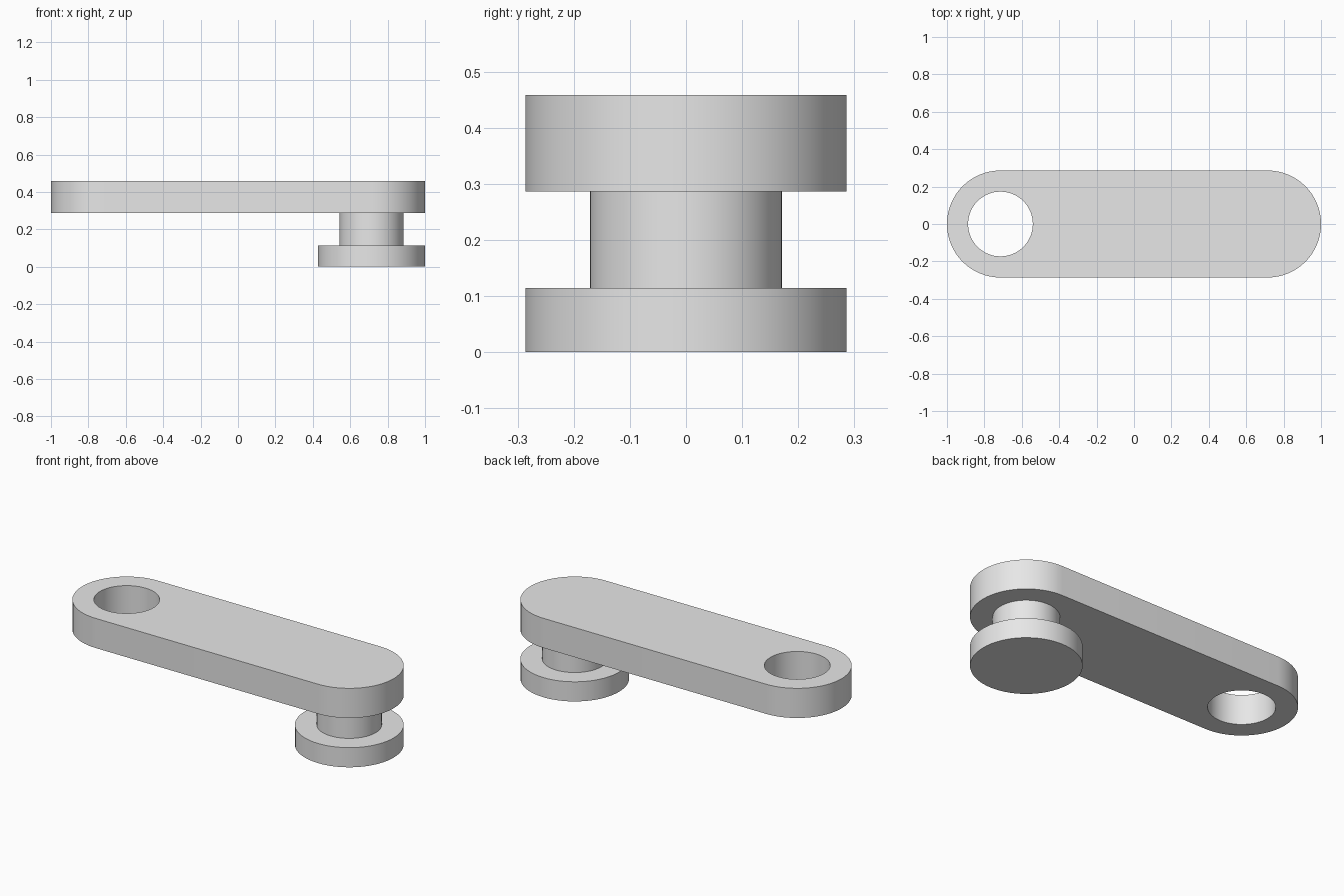
import bpy, bmesh
from math import cos, sin, pi, radians
from mathutils import Vector

cube = bpy.data.objects.get("Cube")
if cube:
    bpy.data.objects.remove(cube, do_unlink=True)

END_X = 0.714        # distance from the middle to each pivot axis
OUTER_R = 0.286      # rounded ends and pin head
PIN_R = 0.171
HOLE_R = 0.173
HEAD_TOP, ARM_BOTTOM, ARM_TOP = 0.114, 0.286, 0.458
SEGMENTS = 64

grey = bpy.data.materials.new("plain grey")
grey.use_nodes = True
grey.diffuse_color = (0.8, 0.8, 0.8, 1)
grey.node_tree.nodes["Principled BSDF"].inputs["Base Color"].default_value = grey.diffuse_color


def arc(cx, r, start, sweep, count):
    return [(cx + r * cos(start + sweep * i / count),
             r * sin(start + sweep * i / count)) for i in range(count + 1)]


def finish(bm, name):
    bmesh.ops.recalc_face_normals(bm, faces=bm.faces)
    mesh = bpy.data.meshes.new(name)
    bm.to_mesh(mesh)
    bm.free()
    mesh.materials.append(grey)
    obj = bpy.data.objects.new(name, mesh)
    bpy.context.collection.objects.link(obj)
    bpy.ops.object.select_all(action="DESELECT")
    obj.select_set(True)
    bpy.context.view_layer.objects.active = obj
    bpy.ops.object.shade_smooth_by_angle(angle=radians(30))
    return obj


# Link arm: rounded outline with a round hole, filled and extruded upward
bm = bmesh.new()
outline = (arc(END_X, OUTER_R, -pi / 2, pi, SEGMENTS // 2)
           + arc(-END_X, OUTER_R, pi / 2, pi, SEGMENTS // 2))
hole = arc(-END_X, HOLE_R, 0, 2 * pi, SEGMENTS)[:-1]
edges = []
for loop in (outline, hole):
    verts = [bm.verts.new((x, y, ARM_BOTTOM)) for x, y in loop]
    edges += [bm.edges.new((verts[i - 1], verts[i])) for i in range(len(verts))]
bmesh.ops.triangle_fill(bm, edges=edges, use_beauty=True, normal=(0, 0, 1))
raised = bmesh.ops.extrude_face_region(bm, geom=bm.faces[:], use_keep_orig=True)
top = [g for g in raised["geom"] if isinstance(g, bmesh.types.BMVert)]
bmesh.ops.translate(bm, verts=top, vec=Vector((0, 0, ARM_TOP - ARM_BOTTOM)))
finish(bm, "link_arm")

# Headed pin: stepped profile turned around the far pivot axis
bm = bmesh.new()
profile = [(0, 0), (OUTER_R, 0), (OUTER_R, HEAD_TOP), (PIN_R, HEAD_TOP), (PIN_R, ARM_BOTTOM)]
verts = [bm.verts.new((END_X + r, 0, z)) for r, z in profile]
edges = [bm.edges.new(pair) for pair in zip(verts, verts[1:])]
bmesh.ops.spin(bm, geom=verts + edges, cent=(END_X, 0, 0), axis=(0, 0, 1),
               angle=2 * pi, steps=SEGMENTS)
bmesh.ops.remove_doubles(bm, verts=bm.verts, dist=0.0001)
finish(bm, "headed_pin")
